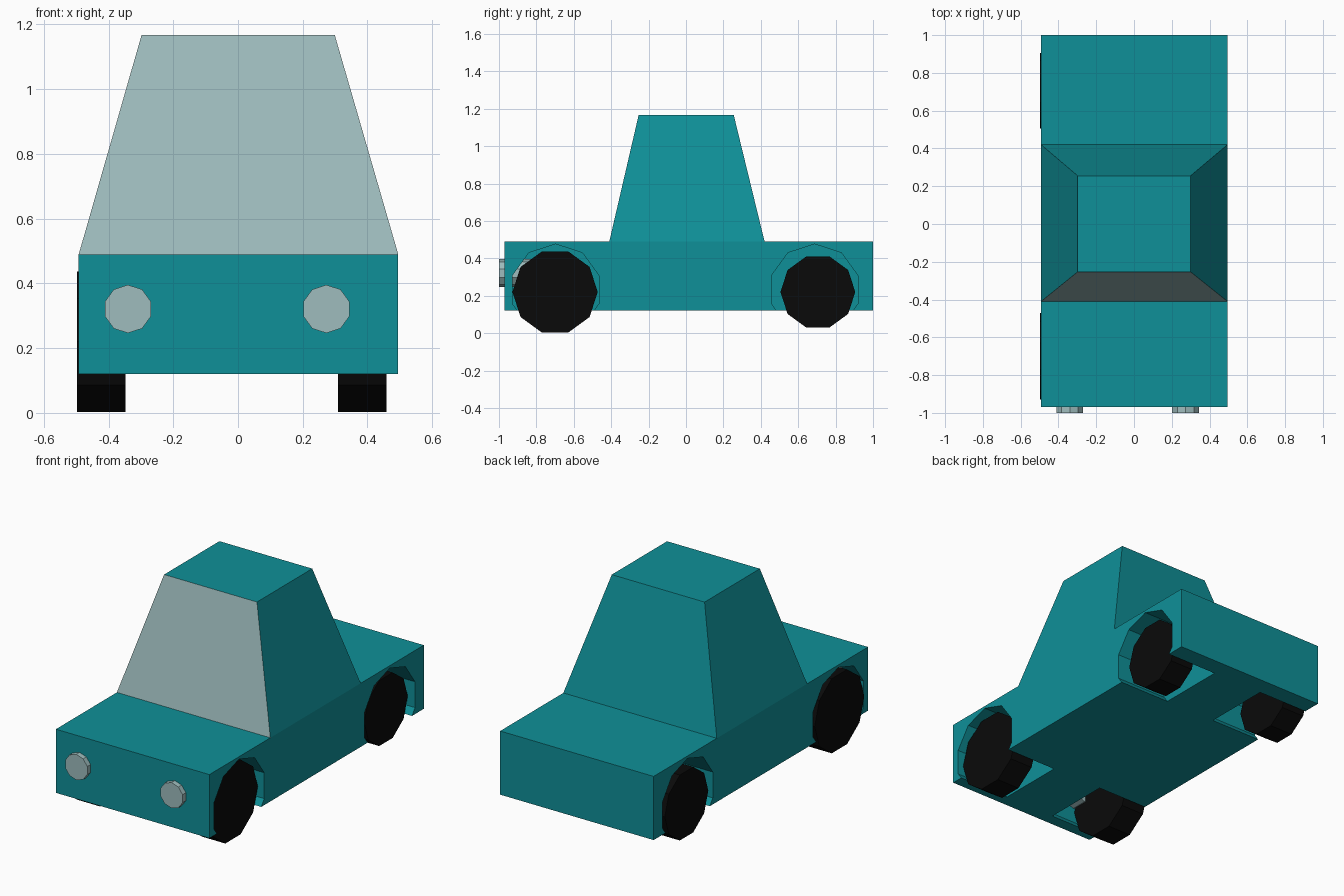
import bpy, bmesh, math

if "Cube" in bpy.data.objects:
    bpy.data.objects.remove(bpy.data.objects["Cube"])


def material(name, color):
    m = bpy.data.materials.new(name)
    m.diffuse_color = (*color, 1)
    m.use_nodes = True
    m.node_tree.nodes["Principled BSDF"].inputs["Base Color"].default_value = m.diffuse_color
    return m


TEAL = material("teal paint", (0.0048, 0.279, 0.314))
GLASS = material("pale grey glass", (0.342, 0.503, 0.509))
BLACK = material("black rubber", (0.003, 0.003, 0.003))


def loft(name, rings, *mats):
    """Closed flat-shaded solid joining two rings of points; sides first, then caps."""
    bm = bmesh.new()
    a, b = [[bm.verts.new(p) for p in ring] for ring in rings]
    n = len(a)
    for i in range(n):
        j = (i + 1) % n
        bm.faces.new((a[i], a[j], b[j], b[i]))
    bm.faces.new(a)
    bm.faces.new(b)
    bmesh.ops.recalc_face_normals(bm, faces=bm.faces)
    me = bpy.data.meshes.new(name)
    bm.to_mesh(me)
    bm.free()
    for m in mats:
        me.materials.append(m)
    ob = bpy.data.objects.new(name, me)
    bpy.context.collection.objects.link(ob)
    return ob


def rect(x0, x1, y0, y1, z):
    return [(x0, y0, z), (x1, y0, z), (x1, y1, z), (x0, y1, z)]


def circle(r, phase, sides=10):
    angles = [phase + i * math.tau / sides for i in range(sides)]
    return [(r * math.cos(t), r * math.sin(t)) for t in angles]


def side_disc(name, x0, x1, y, z, r, phase, mat):
    """Ten-sided cylinder along x."""
    pts = circle(r, phase)
    return loft(name, [[(x, y + u, z + v) for u, v in pts] for x in (x0, x1)], mat)


# Lower body
body = loft("body", [rect(-0.492, 0.495, -0.97, 1.0, z) for z in (0.12, 0.49)], TEAL)

# Wheel wells cut from the body, and the wheels inside them
for end, y, well_y, r in (("front", -0.70, -0.697, 0.228), ("rear", 0.705, 0.688, 0.20)):
    for side, w0, w1, x0, x1 in (("left", -0.6, -0.165, -0.497, -0.347),
                                 ("right", 0.165, 0.6, 0.309, 0.458)):
        cutter = side_disc("well_cutter", w0, w1, well_y, 0.233, 0.243, math.pi / 2, TEAL)
        cutter.hide_render = True
        mod = body.modifiers.new("well", "BOOLEAN")
        mod.operation = "DIFFERENCE"
        mod.solver = "EXACT"
        mod.object = cutter
        bpy.context.view_layer.objects.active = body
        bpy.ops.object.modifier_apply(modifier=mod.name)
        bpy.data.objects.remove(cutter)
        side_disc(f"{end}_{side}_wheel", x0, x1, y, 0.22, r, 0, BLACK)

# Tapered cabin, its front face is the windscreen
cabin = loft("cabin", [rect(-0.492, 0.495, -0.41, 0.42, 0.49),
                       rect(-0.298, 0.299, -0.253, 0.255, 1.167)], TEAL, GLASS)
for f in cabin.data.polygons:
    f.material_index = 1 if f.normal.y < -0.5 else 0

# Headlights, running back through the nose into the wells
for side, x in (("left", -0.34), ("right", 0.273)):
    pts = circle(0.0745, math.pi / 2)
    loft(f"{side}_headlight",
         [[(x + u, y, 0.321 + v) for u, v in pts] for y in (-1.0, -0.83)], GLASS)
